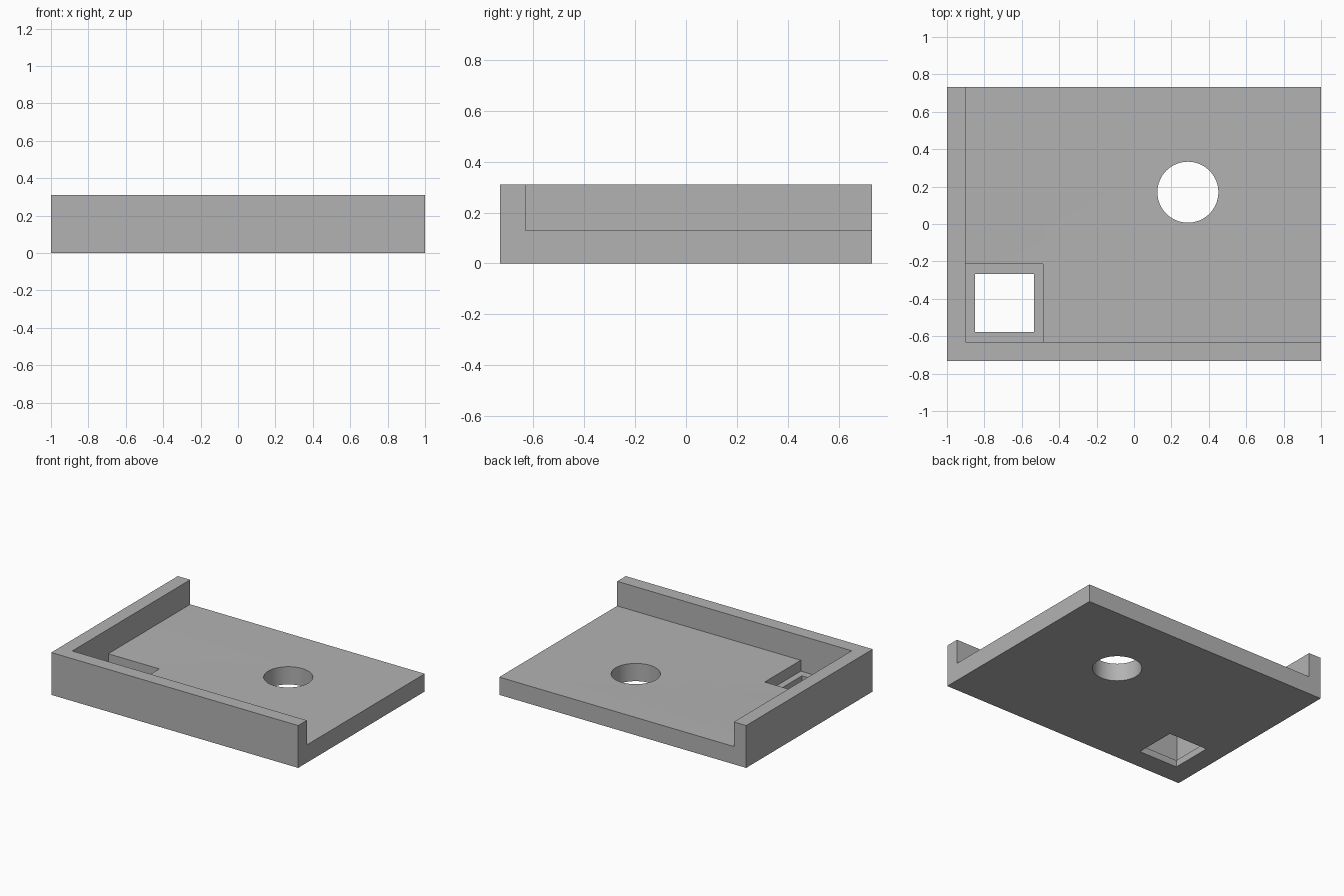
import bpy
from mathutils import Vector

cube = bpy.data.objects.get("Cube")
if cube:
    bpy.data.objects.remove(cube, do_unlink=True)

# Single grey finish
grey = bpy.data.materials.new("light grey")
grey.use_nodes = True
colour = (0.45, 0.45, 0.45, 1)
grey.diffuse_color = colour
grey.node_tree.nodes["Principled BSDF"].inputs["Base Color"].default_value = colour

HALF_X, HALF_Y = 1.0, 0.732
WALL, HEIGHT, PLATE, LEDGE = 0.1, 0.31, 0.13, 0.05


def box(name, low, high):
    """Axis-aligned box between two opposite corners."""
    low, high = Vector(low), Vector(high)
    bpy.ops.mesh.primitive_cube_add(size=1, location=(low + high) / 2)
    obj = bpy.context.object
    obj.name = name
    obj.scale = high - low
    bpy.ops.object.transform_apply(location=True, rotation=False, scale=True)
    obj.data.materials.append(grey)
    return obj


def cut(target, cutter):
    """Subtract the cutter and bake the result."""
    cutter.hide_render = True
    mod = target.modifiers.new("cut", "BOOLEAN")
    mod.operation = "DIFFERENCE"
    mod.solver = "EXACT"
    mod.object = cutter
    bpy.ops.object.select_all(action="DESELECT")
    target.select_set(True)
    bpy.context.view_layer.objects.active = target
    bpy.ops.object.modifier_apply(modifier=mod.name)
    bpy.data.objects.remove(cutter, do_unlink=True)


# Solid block; the open step leaves a base plate with front and side walls
tray = box("corner_tray", (-HALF_X, -HALF_Y, 0), (HALF_X, HALF_Y, HEIGHT))
inner_x, inner_y = -HALF_X + WALL, -HALF_Y + WALL
cut(tray, box("step_cutter", (inner_x, inner_y, PLATE), (2, 2, 1)))

# Square pocket in the corner, with a smaller opening through its floor
cut(tray, box("pocket_cutter", (inner_x, inner_y, LEDGE),
              (inner_x + 0.413, inner_y + 0.417, 0.25)))
cut(tray, box("opening_cutter", (-0.85, -0.577, -0.2), (-0.535, -0.268, 0.2)))

# Round through hole
bpy.ops.mesh.primitive_cylinder_add(vertices=64, radius=0.163, depth=1,
                                    location=(0.288, 0.17, 0))
hole = bpy.context.object
hole.name = "round_hole_cutter"
hole.data.materials.append(grey)
cut(tray, hole)

bpy.ops.object.shade_smooth_by_angle(angle=0.5)
